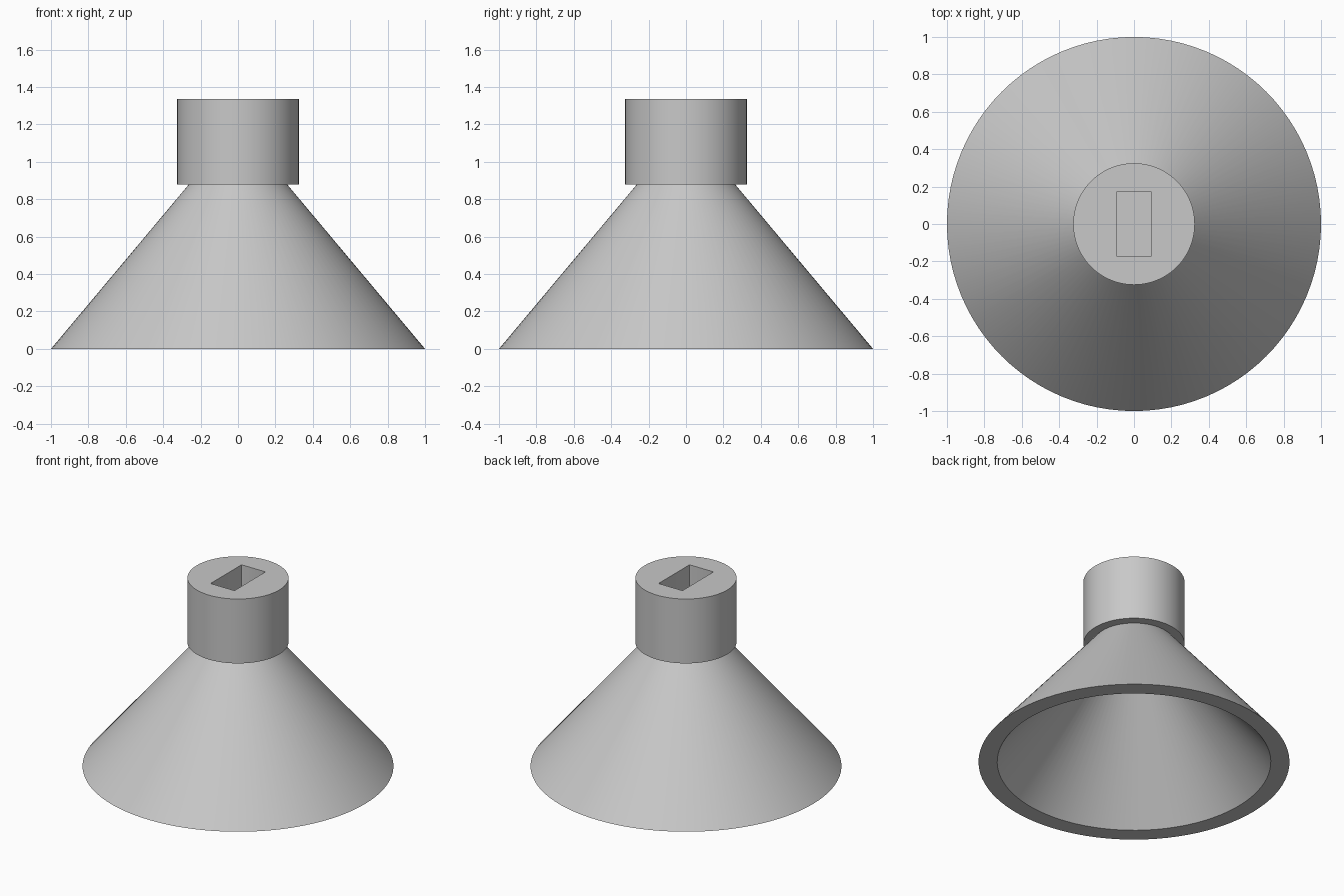
import bpy
import bmesh
import math
from mathutils import Matrix, Vector

SIDES = 96
COLLAR_BASE, TOP = 0.88, 1.337

cube = bpy.data.objects.get("Cube")
if cube:
    bpy.data.objects.remove(cube, do_unlink=True)

grey = bpy.data.materials.new("plain grey")
grey.use_nodes = True
grey.diffuse_color = (0.58, 0.58, 0.58, 1)
grey.node_tree.nodes["Principled BSDF"].inputs["Base Color"].default_value = grey.diffuse_color


def make_object(name, bm):
    """Turn a bmesh into a grey object."""
    bmesh.ops.recalc_face_normals(bm, faces=bm.faces[:])
    mesh = bpy.data.meshes.new(name)
    bm.to_mesh(mesh)
    bm.free()
    mesh.materials.append(grey)
    obj = bpy.data.objects.new(name, mesh)
    bpy.context.collection.objects.link(obj)
    return obj


def lathe(name, profile):
    """Revolve (radius, height) points about the z axis."""
    bm = bmesh.new()
    verts = [bm.verts.new((r, 0, z)) for r, z in profile]
    edges = [bm.edges.new(pair) for pair in zip(verts, verts[1:])]
    bmesh.ops.spin(bm, geom=verts + edges, cent=(0, 0, 0), axis=(0, 0, 1),
                   angle=math.tau, steps=SIDES, use_merge=False)
    bmesh.ops.remove_doubles(bm, verts=bm.verts[:], dist=1e-4)
    return make_object(name, bm)


# Hollow conical skirt, closed at the top by the collar's underside
skirt = lathe("conical_skirt", [(0.262, COLLAR_BASE), (1, 0), (0.88, 0), (0.14, COLLAR_BASE)])

# Solid cylindrical collar
bm = bmesh.new()
bmesh.ops.create_cone(bm, cap_ends=True, segments=SIDES, radius1=0.325, radius2=0.325,
                      depth=TOP - COLLAR_BASE,
                      matrix=Matrix.Translation((0, 0, (TOP + COLLAR_BASE) / 2)))
collar = make_object("collar", bm)

# Blind rectangular slot with slightly rounded upright corners
bm = bmesh.new()
bmesh.ops.create_cube(bm, size=1, matrix=Matrix.Translation((0, 0, TOP))
                      @ Matrix.Diagonal((0.188, 0.348, 0.7, 1)))
upright = [e for e in bm.edges
           if abs((e.verts[0].co - e.verts[1].co).normalized().dot(Vector((0, 0, 1)))) > 0.9]
bmesh.ops.bevel(bm, geom=upright, offset=0.008, segments=3, profile=0.5, affect='EDGES')
cutter = make_object("slot_cutter", bm)
cutter.hide_render = True

cut = collar.modifiers.new("slot", 'BOOLEAN')
cut.operation = 'DIFFERENCE'
cut.solver = 'EXACT'
cut.object = cutter
bpy.ops.object.select_all(action='DESELECT')
bpy.context.view_layer.objects.active = collar
collar.select_set(True)
bpy.ops.object.modifier_apply(modifier=cut.name)
bpy.data.objects.remove(cutter, do_unlink=True)

# Smooth round walls, crisp rims
skirt.select_set(True)
bpy.ops.object.shade_smooth_by_angle(angle=math.radians(30))
